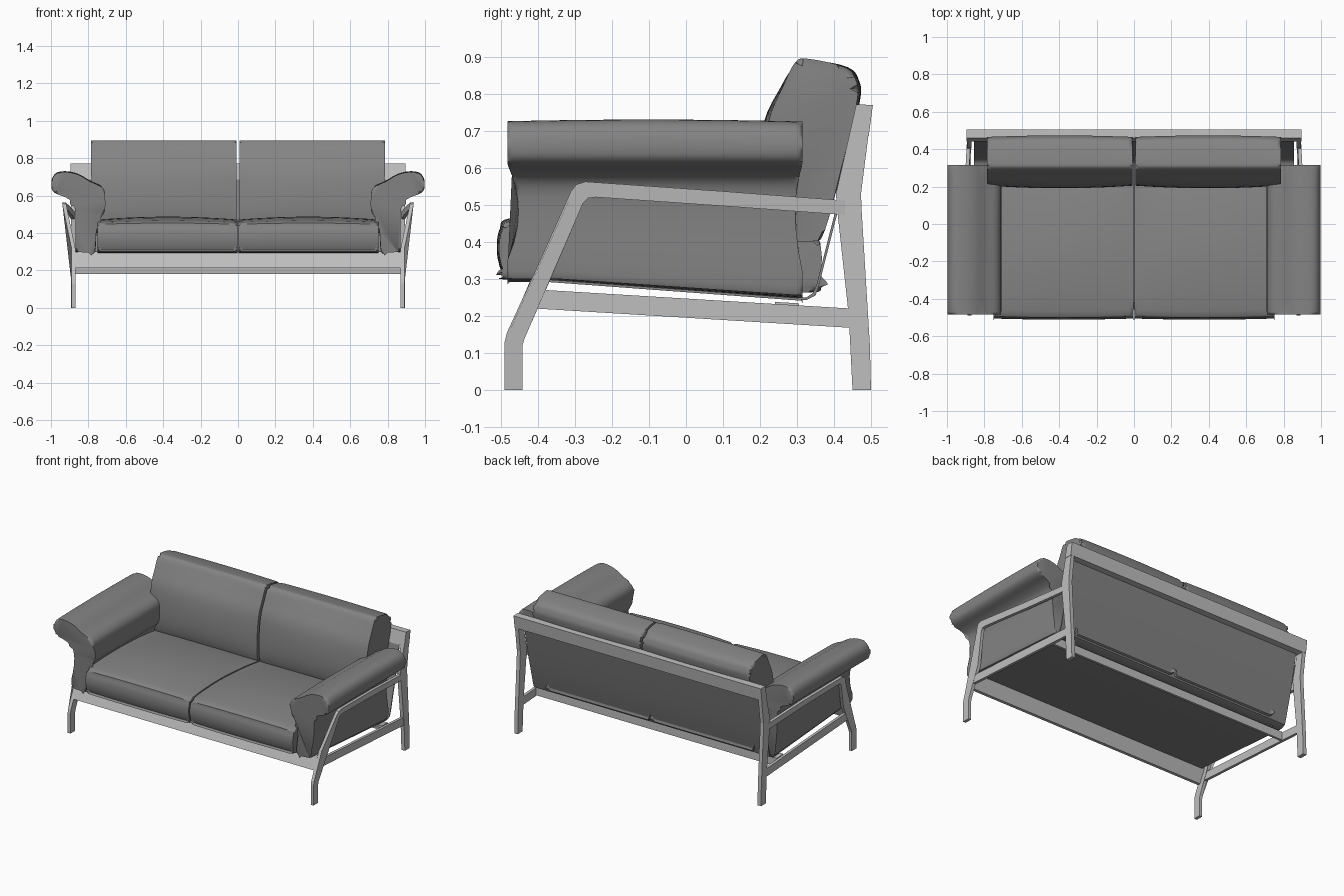
import bpy, bmesh, math
from mathutils import Vector

cube = bpy.data.objects.get("Cube")
if cube:
    bpy.data.objects.remove(cube, do_unlink=True)


def material(name, v):
    m = bpy.data.materials.new(name)
    m.use_nodes = True
    m.diffuse_color = (v, v, v, 1)
    m.node_tree.nodes["Principled BSDF"].inputs["Base Color"].default_value = (v, v, v, 1)
    return m


FABRIC = material("grey fabric", 0.23)
FRAME = material("light grey metal", 0.52)


def finish(name, bm, mat, smooth):
    bmesh.ops.recalc_face_normals(bm, faces=bm.faces)
    me = bpy.data.meshes.new(name)
    bm.to_mesh(me)
    bm.free()
    me.materials.append(mat)
    ob = bpy.data.objects.new(name, me)
    bpy.context.collection.objects.link(ob)
    if smooth:
        bpy.ops.object.select_all(action='DESELECT')
        ob.select_set(True)
        bpy.context.view_layer.objects.active = ob
        bpy.ops.object.shade_smooth_by_angle(angle=math.radians(45))
    return ob


def rounded(points, steps=4):
    """Closed Catmull-Rom curve through the points."""
    p = [Vector(q) for q in points]
    n, out = len(p), []
    for i in range(n):
        a, b, c, d = p[i - 1], p[i], p[(i + 1) % n], p[(i + 2) % n]
        for s in range(steps):
            t = s / steps
            out.append(0.5 * (2 * b + (c - a) * t + (2 * a - 5 * b + 4 * c - d) * t ** 2
                              + (3 * b - a - 3 * c + d) * t ** 3))
    return out


def loft(name, outline, start, end, axis, mat, sections=1, bevel=0, warp=None, smooth=False):
    """Sweep an outline along x (outline is y,z) or y (outline is x,z)."""
    bm = bmesh.new()
    rings = []
    for i in range(sections + 1):
        s = start + (end - start) * i / sections
        rings.append([bm.verts.new((s, a, b) if axis == "x" else (a, s, b)) for a, b in outline])
    n = len(outline)
    for r, q in zip(rings, rings[1:]):
        for k in range(n):
            bm.faces.new((r[k], r[(k + 1) % n], q[(k + 1) % n], q[k]))
    caps = [bm.faces.new(rings[0][::-1]), bm.faces.new(rings[-1])]
    if bevel:
        edges = list({e for f in caps for e in f.edges})
        bmesh.ops.bevel(bm, geom=edges, offset=bevel, segments=4, profile=0.5, affect='EDGES')
    if warp:
        for v in bm.verts:
            warp(v.co)
    return finish(name, bm, mat, smooth)


def bump(t):
    return max(0.0, 1 - t * t)


# Outlines of the cushions
seat = rounded([(-.488, .31), (-.505, .37), (-.497, .43), (-.46, .458), (-.2, .472), (.1, .452),
                (.33, .415), (.365, .38), (.36, .29), (.33, .263), (0, .275), (-.46, .297)])
back = rounded([(.215, .44), (.205, .55), (.222, .72), (.262, .82), (.295, .885), (.33, .895),
                (.43, .872), (.46, .835), (.462, .78), (.42, .6), (.375, .43), (.345, .402), (.25, .405)])
arm = rounded([(.765, .305), (.752, .45), (.715, .51), (.71, .58), (.722, .64), (.79, .675), (.85, .71),
               (.91, .725), (.965, .72), (.993, .69), (.997, .64), (.975, .612), (.92, .59),
               (.88, .555), (.868, .48), (.868, .32), (.85, .3), (.785, .296)])


def seat_warp(co):
    u = (abs(co.x) - .375) / .37
    if co.z > .4:
        co.z += .016 * bump(u) * bump((co.y + .15) / .45)
    co.y -= .006 * bump(u) if co.y < -.45 else 0


def back_warp(co):
    u = (abs(co.x) - .397) / .39
    if co.y > .4:
        co.y += .008 * bump(u)
    elif co.z < .85:
        co.y -= .015 * bump(u) * bump((co.z - .62) / .25)
    # The outer side narrows towards the seat
    if abs(co.x) > .6:
        co.x -= math.copysign(.05 * max(0, .7 - co.z), co.x)


def arm_warp(co):
    # Ends draw in at mid height, underside drops towards the back
    t = co.y / .4
    pinch = bump((co.z - .48) / .13)
    co.y -= .025 * pinch * t
    co.z += .005 * bump((co.y + .1) / .4) if co.z > .64 else 0
    if co.z < .45:
        co.z -= .045 * max(0, (co.y + .35) / .66) * (.45 - co.z) / .15


# Side frame members in the y,z plane
front_leg = [(-.49, 0), (-.49, .13), (-.484, .155), (-.408, .32), (-.312, .535), (-.297, .555), (-.272, .563),
             (.1, .537), (.43, .512), (.43, .473), (.1, .497), (-.245, .521), (-.265, .518), (-.278, .505),
             (-.357, .32), (-.436, .14), (-.442, .12), (-.442, 0)]
rear_leg = [(.45, 0), (.44, .2), (.41, .475), (.405, .53), (.46, .77), (.503, .768), (.473, .53),
            (.475, .48), (.497, .12), (.5, 0)]
side_rail = [(-.38, .27), (.445, .22), (.445, .168), (-.405, .22)]


def splay(co):
    # The arm support leans outward towards the front
    w = max(0, co.z - .32) / .24 * min(1, max(.1, (.43 - co.y) / .7))
    co.x += math.copysign(.05 * w, co.x)


for side, sx in (("left", 1), ("right", -1)):
    loft(side + "_front_leg_and_arm_rail", front_leg, sx * .87, sx * .89, "x", FRAME, warp=splay)
    loft(side + "_rear_leg", rear_leg, sx * .868, sx * .893, "x", FRAME)
    loft(side + "_side_rail", side_rail, sx * .871, sx * .889, "x", FRAME)
    loft(side + "_seat_cushion", seat, sx * .004, sx * .75, "x", FABRIC, 12, .022, seat_warp, True)
    loft(side + "_back_cushion", back, sx * .007, sx * .785, "x", FABRIC, 12, .022, back_warp, True)
    loft(side + "_arm_cushion", [(sx * a, b) for a, b in arm], -.483, .315, "y", FABRIC,
         12, .014, arm_warp, True)

# Cross rails
loft("top_back_rail", [(.441, .687), (.46, .772), (.505, .77), (.494, .687)], -.895, .895, "x", FRAME)
loft("front_rail", [(-.457, .212), (-.42, .298), (-.40, .298), (-.437, .212)], -.872, .872, "x", FRAME)
loft("rear_stretcher", [(.24, .238), (.305, .234), (.305, .18), (.29, .18), (.285, .218), (.24, .222)],
     -.872, .872, "x", FRAME)

# Sling sheet: seat bottom curving up into the back
upper = [(-.42, .302), (-.35, .297), (.3, .249), (.325, .25), (.343, .262), (.353, .285),
         (.405, .49), (.455, .735)]
lower = [(y + .007 * (i > 3), z - .007 * (i < 5)) for i, (y, z) in enumerate(upper)]
loft("sling_sheet", upper + lower[::-1], -.855, .855, "x", FABRIC, smooth=True)
